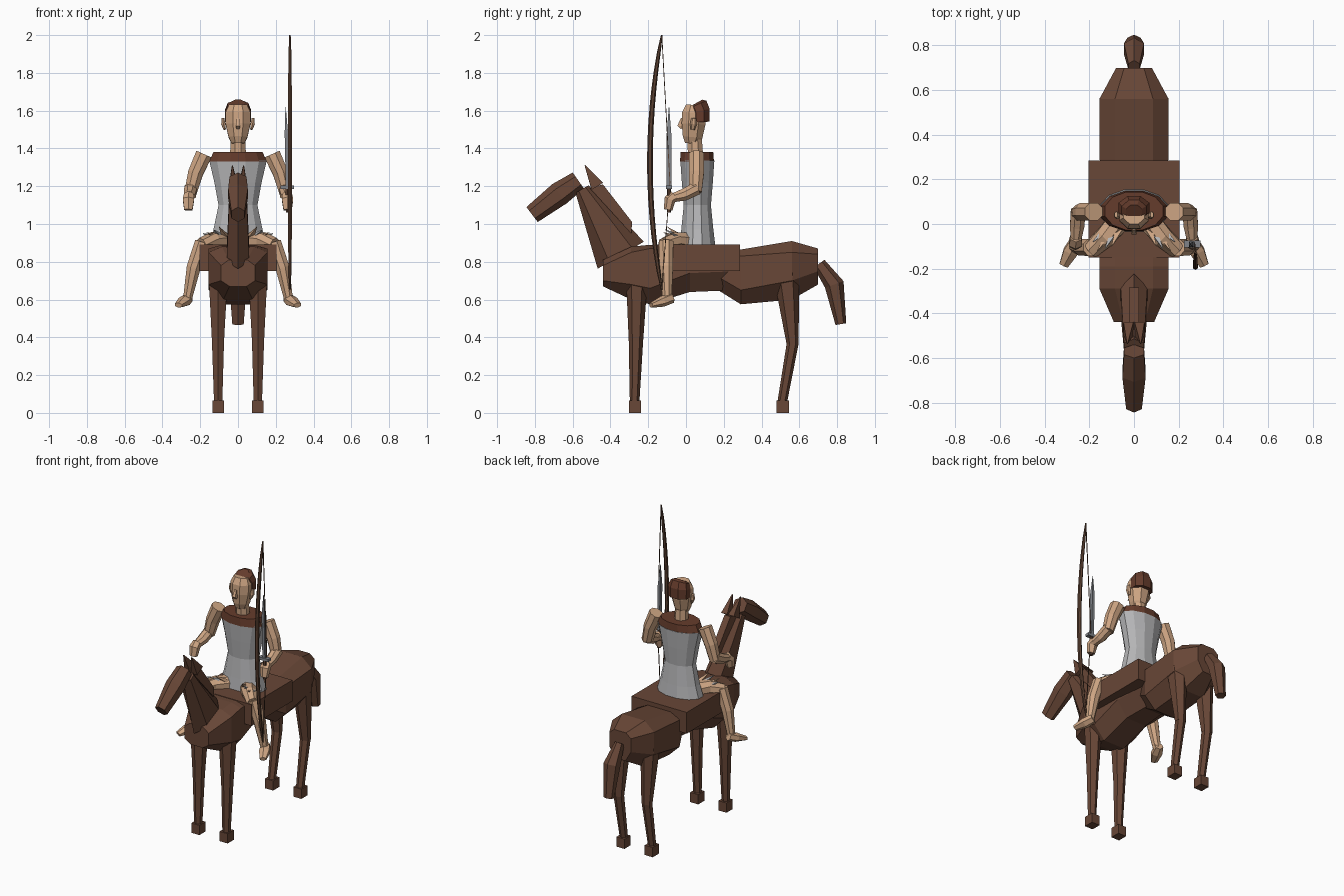
import bpy, bmesh, math
from mathutils import Vector


def material(name, rgb):
    m = bpy.data.materials.new(name)
    m.diffuse_color = (*rgb, 1)
    return m


BROWN = material("horse brown", (0.14, 0.063, 0.038))
HAIR = material("hair brown", (0.13, 0.045, 0.025))
SKIN = material("skin", (0.62, 0.38, 0.23))
CLOTH = material("grey cloth", (0.46, 0.46, 0.47))
WOOD = material("bow wood", (0.10, 0.05, 0.03))
STEEL = material("steel", (0.22, 0.23, 0.25))


def loft(name, rings, mat):
    """Skin a list of equally sized rings and cap both ends."""
    bm = bmesh.new()
    rows = [[bm.verts.new(p) for p in r] for r in rings]
    n = len(rows[0])
    for a, b in zip(rows, rows[1:]):
        for i in range(n):
            bm.faces.new((a[i], a[(i + 1) % n], b[(i + 1) % n], b[i]))
    bm.faces.new(rows[0])
    bm.faces.new(rows[-1])
    bmesh.ops.recalc_face_normals(bm, faces=bm.faces)
    me = bpy.data.meshes.new(name)
    bm.to_mesh(me)
    bm.free()
    me.materials.append(mat)
    ob = bpy.data.objects.new(name, me)
    bpy.context.collection.objects.link(ob)
    return ob


def tube(name, path, radii, mat, sides=8, flip=1):
    """Faceted tube; radii are (across x, other way) half widths."""
    pts = [Vector((p[0] * flip, p[1], p[2])) for p in path]
    rings = []
    k = 1 / math.cos(math.pi / sides)
    for i, p in enumerate(pts):
        t = (pts[min(i + 1, len(pts) - 1)] - pts[max(i - 1, 0)]).normalized()
        v = t.cross(Vector((1, 0, 0))).normalized()
        u = v.cross(t)
        a, b = radii[i]
        ang = [(j + 0.5) * math.tau / sides for j in range(sides)]
        rings.append([p + u * a * k * math.cos(q) + v * b * k * math.sin(q) for q in ang])
    return loft(name, rings, mat)


def pair(name, path, radii, mat, sides=8):
    for side, f in (("left", 1), ("right", -1)):
        tube(f"{name}_{side}", path, radii, mat, sides, f)


def box(name, lo, hi, mat):
    return loft(name, [[(x, y, z) for x, y in ((lo[0], lo[1]), (hi[0], lo[1]),
                (hi[0], hi[1]), (lo[0], hi[1]))] for z in (lo[2], hi[2])], mat)


def body(name, sections, mat):
    """Each section: y, half width, top, shoulder, flank, bottom."""
    rings = []
    for y, w, top, sh, mid, bot in sections:
        half = [(w * 0.55, top), (w, sh), (w, mid), (w * 0.5, bot)]
        rings.append([(x, y, z) for x, z in half] + [(-x, y, z) for x, z in reversed(half)])
    loft(name, rings, mat)


# Horse trunk
body("chest", [(-0.44, 0.09, 0.81, 0.78, 0.70, 0.67),
               (-0.29, 0.155, 0.88, 0.85, 0.68, 0.60),
               (-0.19, 0.155, 0.89, 0.87, 0.66, 0.575),
               (0.02, 0.15, 0.885, 0.87, 0.74, 0.64),
               (0.26, 0.12, 0.88, 0.86, 0.75, 0.65)], BROWN)
body("hindquarters", [(0.17, 0.10, 0.84, 0.82, 0.72, 0.65),
                      (0.29, 0.155, 0.865, 0.83, 0.65, 0.575),
                      (0.56, 0.155, 0.91, 0.85, 0.70, 0.60),
                      (0.70, 0.08, 0.87, 0.84, 0.75, 0.68)], BROWN)
box("saddle", (-0.205, -0.15, 0.75), (0.205, 0.285, 0.892), BROWN)

# Horse neck, head, mane, ears and tail
tube("neck", [(0, -0.345, 0.835), (0, -0.55, 1.185)], [(0.06, 0.123), (0.045, 0.035)], BROWN, 6)
tube("horse_head", [(0, -0.57, 1.23), (0, -0.67, 1.16), (0, -0.815, 1.05)],
     [(0.045, 0.045), (0.052, 0.055), (0.035, 0.043)], BROWN, 6)
mane = [(-0.51, 1.19), (-0.44, 1.21), (-0.285, 1.01), (-0.29, 0.95)]
loft("mane", [[(x, y, z) for y, z in mane] for x in (-0.022, 0.022)], BROWN)
pair("horse_ear", [(0.025, -0.47, 1.20), (0.03, -0.535, 1.31)], [(0.022, 0.035), (0.002, 0.002)], BROWN, 4)
tube("tail", [(0, 0.705, 0.79), (0, 0.785, 0.68), (0, 0.82, 0.47)],
     [(0.025, 0.03), (0.045, 0.045), (0.03, 0.025)], BROWN, 6)

# Horse legs and hooves
pair("front_leg", [(0.105, -0.26, 0.72), (0.106, -0.265, 0.38), (0.105, -0.272, 0.06)],
     [(0.05, 0.05), (0.032, 0.033), (0.022, 0.022)], BROWN, 6)
pair("hind_thigh", [(0.105, 0.53, 0.74), (0.105, 0.565, 0.36)], [(0.05, 0.06), (0.03, 0.027)], BROWN, 6)
pair("hind_shin", [(0.105, 0.565, 0.37), (0.105, 0.51, 0.06)], [(0.029, 0.027), (0.022, 0.022)], BROWN, 6)
for f in (1, -1):
    for part, y in (("front", -0.27), ("hind", 0.513)):
        box(f"{part}_hoof", (0.105 * f - 0.03, y - 0.033, 0), (0.105 * f + 0.03, y + 0.033, 0.065), BROWN)

# Rider torso: tunic, collar, neck
tube("tunic", [(0, 0.06, z) for z in (0.885, 0.97, 1.10, 1.22, 1.335)],
     [(0.155, 0.095), (0.13, 0.085), (0.103, 0.072), (0.125, 0.082), (0.152, 0.09)], CLOTH, 12)
tube("collar", [(0, 0.058, 1.33), (0, 0.058, 1.382)], [(0.152, 0.09), (0.13, 0.086)], HAIR, 12)
tube("rider_neck", [(0, 0.05, 1.37), (0, 0.045, 1.46)], [(0.042, 0.04), (0.038, 0.038)], SKIN)

# Rider head
tube("rider_head", [(0, 0.03, 1.425), (0, 0.035, 1.46), (0, 0.04, 1.53), (0, 0.042, 1.59), (0, 0.045, 1.63)],
     [(0.034, 0.036), (0.05, 0.052), (0.066, 0.063), (0.066, 0.062), (0.048, 0.045)], SKIN)
tube("hair", [(0, 0.075, 1.54), (0, 0.073, 1.60), (0, 0.06, 1.632), (0, 0.055, 1.641)],
     [(0.068, 0.05), (0.069, 0.053), (0.055, 0.052), (0.035, 0.035)], HAIR)
tube("nose", [(0, -0.022, 1.56), (0, -0.032, 1.52), (0, -0.022, 1.505)],
     [(0.006, 0.005), (0.012, 0.014), (0.008, 0.005)], SKIN, 4)
pair("rider_ear", [(0.07, 0.035, 1.50), (0.078, 0.04, 1.53), (0.08, 0.042, 1.56)],
     [(0.006, 0.01), (0.011, 0.016), (0.007, 0.012)], SKIN, 6)

# Rider arms
pair("upper_arm", [(0.18, 0.055, 1.37), (0.225, 0.055, 1.27), (0.25, 0.05, 1.17)],
     [(0.044, 0.04), (0.04, 0.04), (0.033, 0.033)], SKIN)
pair("forearm", [(0.25, 0.06, 1.19), (0.255, -0.01, 1.155), (0.26, -0.065, 1.14)],
     [(0.033, 0.035), (0.032, 0.032), (0.024, 0.024)], SKIN)
pair("hand", [(0.26, -0.06, 1.15), (0.262, -0.085, 1.13), (0.263, -0.095, 1.075)],
     [(0.025, 0.028), (0.03, 0.026), (0.022, 0.02)], SKIN, 6)

# Rider legs
pair("thigh", [(0.06, 0.02, 0.905), (0.13, -0.06, 0.91), (0.195, -0.115, 0.885)],
     [(0.05, 0.05), (0.045, 0.045), (0.038, 0.04)], SKIN)
pair("shin", [(0.19, -0.105, 0.905), (0.235, -0.105, 0.77), (0.268, -0.10, 0.60)],
     [(0.038, 0.038), (0.037, 0.036), (0.023, 0.024)], SKIN)
pair("foot", [(0.262, -0.075, 0.61), (0.285, -0.125, 0.59), (0.315, -0.185, 0.57)],
     [(0.024, 0.025), (0.032, 0.025), (0.02, 0.012)], SKIN, 6)

# Pointed folds where the tunic meets the thighs
for i, (x, y, z) in enumerate([(0.10, -0.10, 0.985), (0.13, -0.11, 0.97), (0.165, -0.12, 0.955),
                               (0.185, -0.08, 0.95)]):
    pair(f"fold_{i}", [(0.06 + 0.015 * i, -0.01, 0.92), (x, y, z)],
         [(0.02, 0.015), (0.001, 0.001)], SKIN if i % 2 == 0 else CLOTH, 4)

# Bow: curved stave and string
N = 14
stave, width = [], []
for i in range(N + 1):
    t = i / N
    bend = 1 - (2 * t - 1) ** 2
    stave.append((0.275, -0.128 - 0.063 * bend, 0.65 + 1.35 * t))
    width.append((0.004 + 0.007 * bend ** 0.5, 0.004 + 0.009 * bend ** 0.5))
tube("bow_stave", stave, width, WOOD, 6)
tube("bow_string", [stave[0], (0.272, -0.085, 1.22), stave[-1]], [(0.002, 0.002)] * 3, WOOD, 4)

# Short sword held upright beside the bow
tube("blade", [(0.262, -0.09, 1.19), (0.256, -0.09, 1.48), (0.252, -0.09, 1.62)],
     [(0.009, 0.012), (0.009, 0.012), (0.001, 0.001)], STEEL, 4)
box("sword_guard", (0.225, -0.105, 1.185), (0.297, -0.075, 1.203), STEEL)
tube("sword_grip", [(0.263, -0.09, 1.06), (0.262, -0.09, 1.19)], [(0.01, 0.01)] * 2, WOOD, 6)
